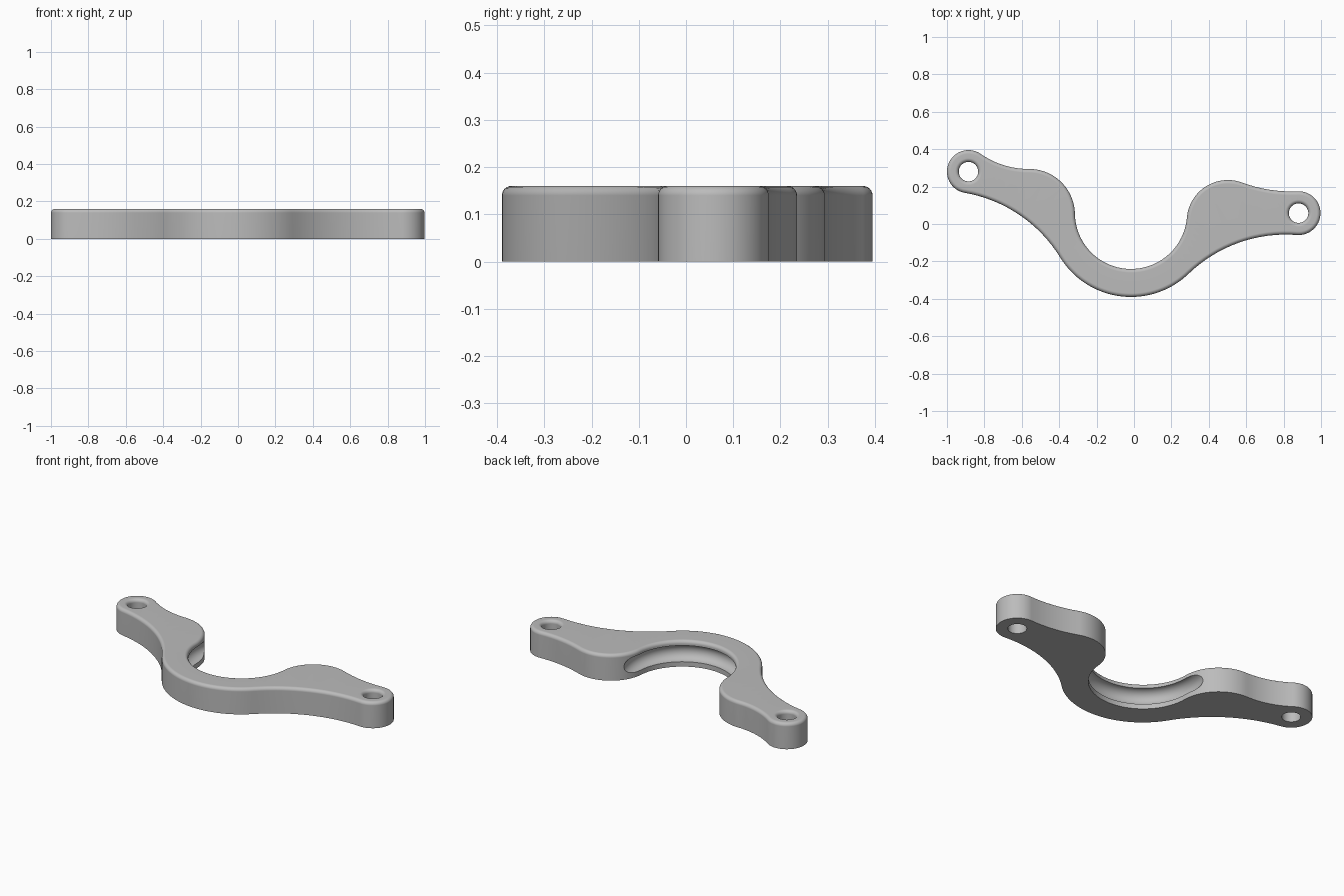
import bpy, bmesh, math
from mathutils import Vector

cube = bpy.data.objects.get("Cube")
if cube:
    bpy.data.objects.remove(cube, do_unlink=True)

HEIGHT, FILLET, STEP = 0.16, 0.02, math.radians(3)

# Convex lobes, counterclockwise: (centre, radius)
left_ear = (Vector((-0.885, 0.28)), 0.115)
right_ear = (Vector((0.88, 0.058)), 0.117)
saddle = (Vector((-0.016, 0.055)), 0.445)
right_shoulder = (Vector((0.502, 0.015)), 0.22)
left_shoulder = (Vector((-0.56, 0.05)), 0.244)
lobes = [left_ear, saddle, right_ear, right_shoulder, left_shoulder]
blend_radii = [0.75, 0.75, 0.75, 0.30, 0.45]
HOLE = 0.052


def blend(a, b, r):
    """Circle of radius r touching a and b, on the right of the way from a to b."""
    ra, rb = a[1] + r, b[1] + r
    along = b[0] - a[0]
    d = along.length
    along = along / d
    t = (ra * ra - rb * rb + d * d) / (2 * d)
    h = math.sqrt(max(0, ra * ra - t * t))
    return a[0] + along * t + Vector((along.y, -along.x)) * h, r


def arc(circle, start, end, sign):
    """Points with outward normals; sign 1 is convex, -1 concave."""
    c, r = circle
    a0 = math.atan2(*(start - c).yx)
    sweep = (sign * (math.atan2(*(end - c).yx) - a0)) % math.tau
    n = max(4, round(sweep / STEP))
    result = []
    for i in range(n):
        a = a0 + sign * sweep * i / n
        radial = Vector((math.cos(a), math.sin(a)))
        result.append((c + radial * r, radial * sign))
    return result


def hole(centre):
    result = []
    for i in range(48):
        a = math.tau * i / 48
        radial = Vector((math.cos(a), math.sin(a)))
        result.append((centre + radial * HOLE, -radial))
    return result


# Outline of alternating lobes and tangent blends
blends = [blend(lobes[i], lobes[(i + 1) % 5], blend_radii[i]) for i in range(5)]
outline = []
for i in range(5):
    outline += arc(lobes[i], blends[i - 1][0], blends[i][0], 1)
    outline += arc(blends[i], lobes[i][0], lobes[(i + 1) % 5][0], -1)

# Wall rows: straight sides, then a rounded top edge
rows = [(0, 0)]
for k in range(7):
    a = math.pi / 2 * k / 6
    rows.append((FILLET * (1 - math.cos(a)), HEIGHT - FILLET + FILLET * math.sin(a)))

bm = bmesh.new()
bottom_edges, top_edges = [], []
for loop in (outline, hole(left_ear[0]), hole(right_ear[0])):
    rings = [[bm.verts.new((*(p - n * d), z)) for p, n in loop] for d, z in rows]
    count = len(loop)
    for low, high in zip(rings, rings[1:]):
        for i in range(count):
            j = (i + 1) % count
            bm.faces.new((low[i], low[j], high[j], high[i]))
    for ring, edges in ((rings[0], bottom_edges), (rings[-1], top_edges)):
        edges += [bm.edges.get((ring[i], ring[(i + 1) % count])) for i in range(count)]
for edges in (bottom_edges, top_edges):
    bmesh.ops.triangle_fill(bm, use_beauty=True, edges=edges, normal=(0, 0, 1))
bmesh.ops.recalc_face_normals(bm, faces=bm.faces)

mesh = bpy.data.meshes.new("bracket")
bm.to_mesh(mesh)
bm.free()
bracket = bpy.data.objects.new("bracket", mesh)
bpy.context.collection.objects.link(bracket)

# Plain grey finish
grey = bpy.data.materials.new("satin grey")
grey.use_nodes = True
colour = (0.5, 0.5, 0.5, 1)
grey.diffuse_color = colour
grey.node_tree.nodes["Principled BSDF"].inputs["Base Color"].default_value = colour
mesh.materials.append(grey)

# Round groove along the inside of the saddle
centre, radius = blends[3]
bpy.ops.mesh.primitive_torus_add(location=(*centre, HEIGHT / 2), major_radius=radius,
                                 minor_radius=0.05, major_segments=120, minor_segments=32)
cutter = bpy.context.object
cutter.name = "groove_cutter"
cutter.hide_render = True
cutter.data.materials.append(grey)
cut = bracket.modifiers.new("groove", 'BOOLEAN')
cut.operation, cut.solver, cut.object = 'DIFFERENCE', 'EXACT', cutter

bpy.ops.object.select_all(action='DESELECT')
bracket.select_set(True)
bpy.context.view_layer.objects.active = bracket
bpy.ops.object.modifier_apply(modifier=cut.name)
bpy.data.objects.remove(cutter, do_unlink=True)

# Smooth shading with flat caps
bpy.ops.object.shade_smooth_by_angle(angle=math.radians(30))
weighted = bracket.modifiers.new("flat_caps", 'WEIGHTED_NORMAL')
weighted.keep_sharp = True
